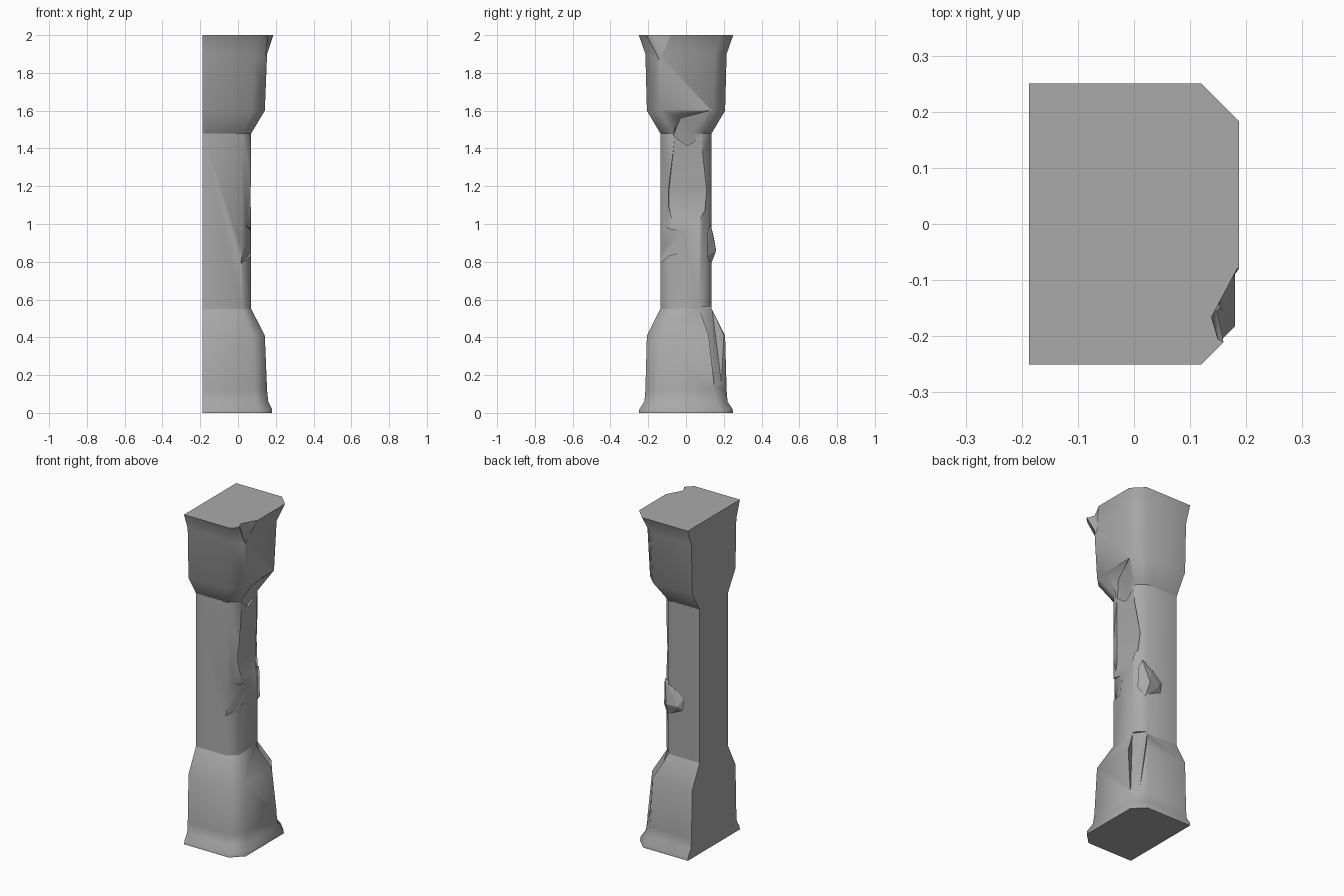
import bpy, bmesh, math
from mathutils import Vector

cube = bpy.data.objects.get("Cube")
if cube:
    bpy.data.objects.remove(cube)

stone = bpy.data.materials.new("grey_stone")
stone.use_nodes = True
GREY = (0.4, 0.4, 0.4, 1)
stone.diffuse_color = GREY
stone.node_tree.nodes["Principled BSDF"].inputs["Base Color"].default_value = GREY

WALL = -0.187          # flat side of the half column
NECKS = (0.55, 1.48)   # crisp joints between shaft, base and capital


def make_object(name, bm, smooth):
    bmesh.ops.recalc_face_normals(bm, faces=bm.faces)
    for f in bm.faces:
        f.smooth = smooth
    mesh = bpy.data.meshes.new(name)
    bm.to_mesh(mesh)
    bm.free()
    mesh.materials.append(stone)
    obj = bpy.data.objects.new(name, mesh)
    bpy.context.collection.objects.link(obj)
    return obj


def hull(name, points):
    bm = bmesh.new()
    verts = [bm.verts.new(p) for p in points]
    res = bmesh.ops.convex_hull(bm, input=verts)
    loose = [v for v in bm.verts if not v.link_faces]
    bmesh.ops.delete(bm, geom=loose, context='VERTS')
    return make_object(name, bm, False)


# Column: chamfered sections stacked by height (z, reach in x, half width in y, chamfer)
sections = [(0, .180, .249, .067), (.02, .180, .247, .067), (.06, .160, .220, .065),
            (.12, .154, .215, .065), (.41, .142, .207, .065), (.55, .070, .136, .048),
            (1.48, .070, .136, .048), (1.60, .142, .207, .065), (1.90, .154, .215, .065),
            (2.0, .187, .250, .067)]
bm = bmesh.new()
rings = []
for z, x, y, c in sections:
    outline = [(WALL, -y), (x - c, -y), (x, c - y), (x, y - c), (x - c, y), (WALL, y)]
    rings.append([bm.verts.new((px, py, z)) for px, py in outline])
for low, high in zip(rings, rings[1:]):
    for i in range(6):
        j = (i + 1) % 6
        bm.faces.new((low[i], low[j], high[j], high[i]))
bm.faces.new(rings[0])
bm.faces.new(rings[-1])
column = make_object("column", bm, True)

# Broken places, each a convex chunk taken out of the stone
chips = {
    "top_corner_chip": [(.19, -.07, 2.02), (.137, -.17, 2.02), (.15, -.215, 2.02),
                        (.145, -.14, 1.87), (.25, -.08, 2.02), (.24, -.26, 2.02),
                        (.2, -.17, 1.87)],
    "shaft_dent": [(.069, -.06, 1.45), (.069, .08, 1.45), (.045, -.09, 1.18),
                   (.045, .11, 1.18), (.045, -.09, 1.07), (.045, .1, 1.05),
                   (.07, -.07, 1.01), (.07, .07, 1.01), (.15, -.1, 1.2),
                   (.15, .1, 1.2), (.1, .07, 1.45), (.1, -.06, 1.45)],
    "neck_dent": [(.06, -.07, 1.46), (.06, .05, 1.44), (.05, .0, 1.41),
                  (.085, -.03, 1.56), (.14, .13, 1.602), (.15, -.06, 1.58),
                  (.2, .1, 1.58), (.15, .05, 1.44)],
    "shaft_corner_chip": [(.015, -.137, .79), (.035, -.14, 1.0), (.04, -.1, .91),
                          (.045, -.09, .84), (.071, -.02, .96), (.071, -.03, .85),
                          (.03, -.2, .88), (.12, -.06, .9), (.08, -.15, .98),
                          (.08, -.15, .82)],
    "base_corner_chip": [(.07, .07, .56), (.02, .137, .56), (.122, .13, .41),
                         (.078, .195, .41), (.15, .15, .13), (.12, .19, .14),
                         (.22, .16, .41), (.14, .26, .41), (.16, .2, .58)],
}
cutters = []
for name, points in chips.items():
    cutter = hull(name, points)
    cutter.hide_render = True
    cutters.append(cutter)
    mod = column.modifiers.new(name, 'BOOLEAN')
    mod.operation, mod.solver, mod.object = 'DIFFERENCE', 'EXACT', cutter

# Bake the cuts, then drop the cutters
graph = bpy.context.evaluated_depsgraph_get()
carved = bpy.data.meshes.new_from_object(column.evaluated_get(graph))
column.modifiers.clear()
column.data = carved
for cutter in cutters:
    bpy.data.objects.remove(cutter)

# Soft corners, crisp breaks and crisp neck joints
carved.set_sharp_from_angle(angle=math.radians(50))
for e in carved.edges:
    heights = [carved.vertices[v].co.z for v in e.vertices]
    if any(all(abs(h - n) < .001 for h in heights) for n in NECKS):
        e.use_edge_sharp = True

# Raised stone flake on the back of the shaft
hull("back_flake", [(.05, .13, 1.0), (-.02, .13, .97), (-.09, .13, .92), (-.08, .13, .83),
                    (.03, .13, .78), (.068, .112, .83), (.066, .112, .95),
                    (.02, .16, .86), (-.05, .155, .86), (.0, .145, .94)])
